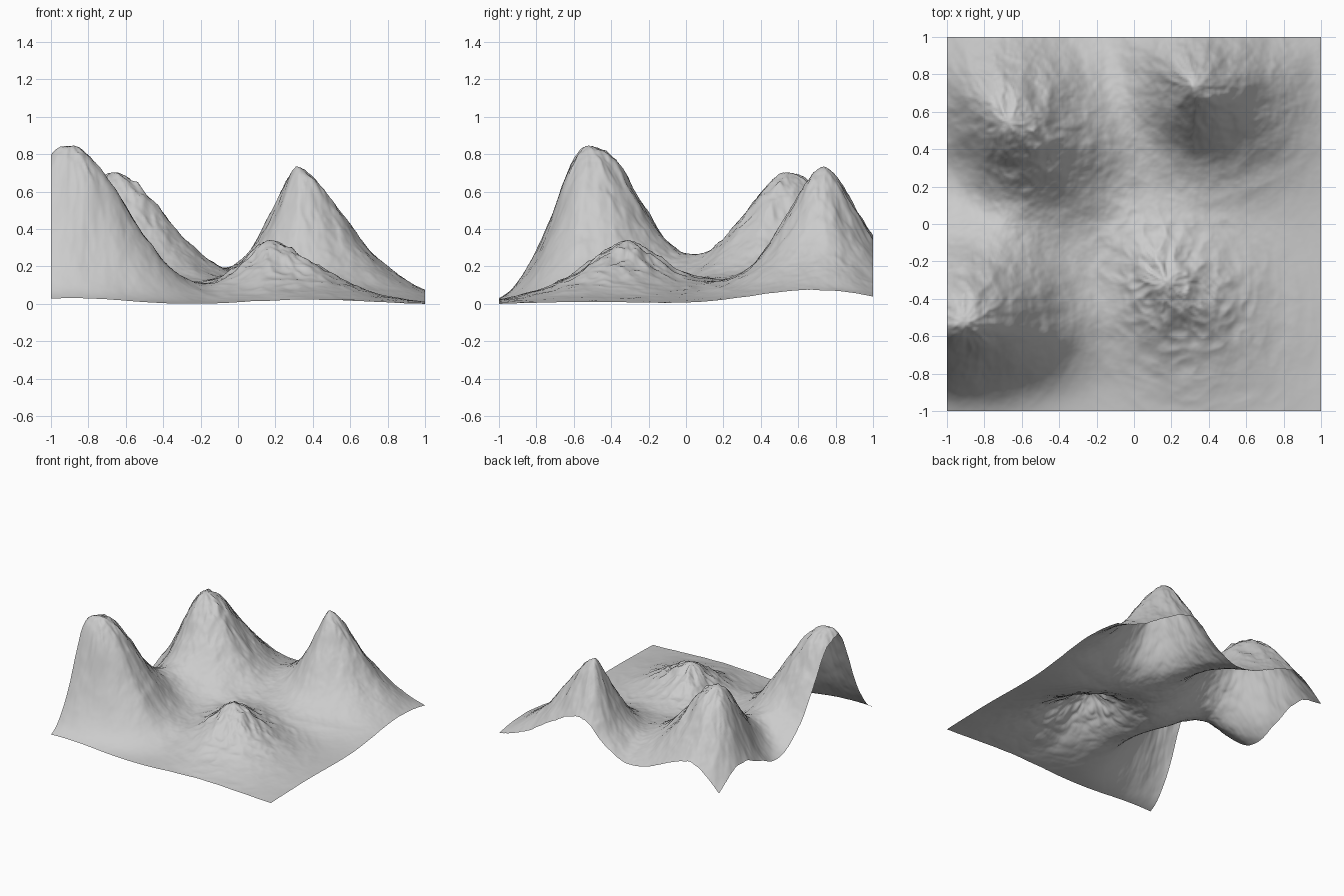
import bpy, bmesh, math
from mathutils import Vector, noise

if "Cube" in bpy.data.objects:
    bpy.data.objects.remove(bpy.data.objects["Cube"])

N = 220  # grid resolution

# Peak: x, y, height, reach (left, right, front, back), falloff power,
# ridge bend (left, right), gully strength
HILLS = [
    (-0.90, -0.52, 0.86, (0.40, 0.44, 0.27, 0.43), 1.95, (0, 0), 0.03),
    (-0.68, 0.54, 0.71, (0.31, 0.47, 0.345, 0.47), 1.9, (-0.55, -0.22), 0.04),
    (0.32, 0.76, 0.73, (0.26, 0.41, 0.34, 0.30), 1.5, (-0.3, -0.1), 0.04),
    (0.17, -0.31, 0.345, (0.26, 0.41, 0.37, 0.33), 1.5, (-0.3, -0.25), 0.12),
    # saddles between the peaks, a summit shoulder and the low back corner
    (-0.62, 0.06, 0.055, (0.25, 0.35, 0.22, 0.20), 2.0, (0, 0), 0),
    (0.37, 0.62, 0.06, (0.12, 0.12, 0.14, 0.12), 2.0, (0, 0), 0),
    (-1.00, 1.00, -0.09, (0.20, 0.22, 0.20, 0.20), 2.0, (0, 0), 0),
]


def hill(x, y, cx, cy, h, reach, power, bend, gully):
    """One lopsided mountain with gullies running down its flanks."""
    dx = x - cx
    dy = y - cy - dx * (bend[0] if dx < 0 else bend[1])
    u = dx / (reach[0] if dx < 0 else reach[1])
    v = dy / (reach[2] if dy < 0 else reach[3])
    r = math.hypot(u, v)
    z = h * math.exp(-((r * r + 0.004) ** (power / 2)))
    # radial gullies, fading out at the summit
    d = math.hypot(dx, dy) + 1e-6
    p = Vector((dx / d * 1.7 + cx * 9, dy / d * 1.7 + cy * 9, d * 6))
    g = 0.3 - abs(noise.noise(p)) - 0.5 * abs(noise.noise(p * 2.3))
    return z * (1 + gully * 1.6 * g * min(1, r * 2.5))


def height(x, y):
    # small warp makes the ridges wander
    w = noise.noise_vector(Vector((x * 6, y * 6, 3.1))) * 0.012
    z = sum(hill(x + w.x, y + w.y, *h) for h in HILLS)
    # fine rock roughness, stronger on high ground
    f = noise.fractal(Vector((x * 13, y * 13, 7.7)), 0.8, 2.1, 4)
    return z + 0.011 * f * min(1, z * 2.2)


# Terrain sheet
bm = bmesh.new()
bmesh.ops.create_grid(bm, x_segments=N, y_segments=N, size=1.0)
for vert in bm.verts:
    vert.co.z = height(vert.co.x, vert.co.y)
low = min(v.co.z for v in bm.verts)
for vert in bm.verts:
    vert.co.z -= low
for face in bm.faces:
    face.smooth = True
mesh = bpy.data.meshes.new("mountain_terrain")
bm.to_mesh(mesh)
bm.free()
terrain = bpy.data.objects.new("mountain_terrain", mesh)
bpy.context.collection.objects.link(terrain)
